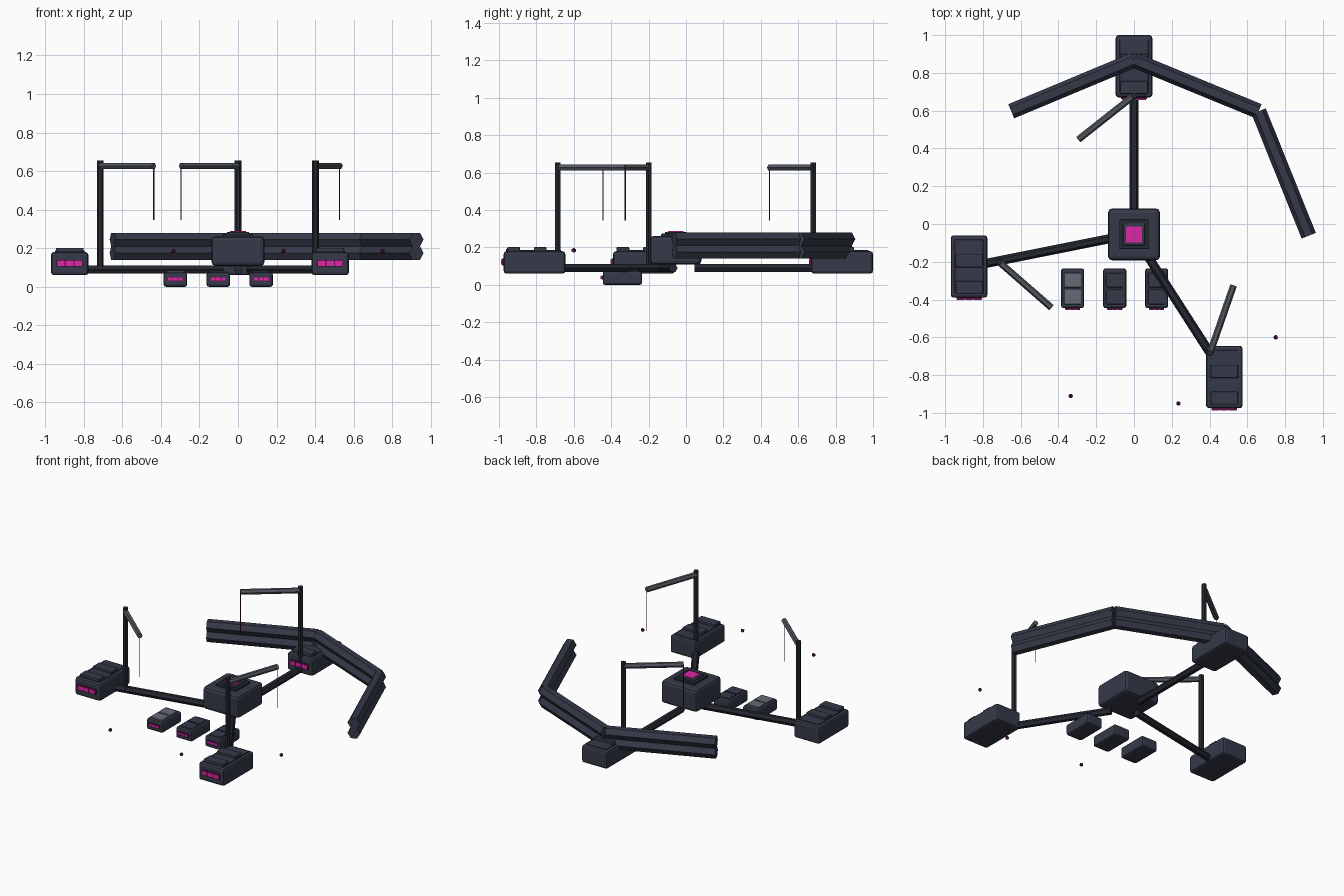
import bpy, bmesh
from mathutils import Vector, Matrix

if "Cube" in bpy.data.objects:
    bpy.data.objects.remove(bpy.data.objects["Cube"])


def mat(name, col):
    m = bpy.data.materials.new(name)
    m.diffuse_color = (*col, 1)
    m.use_nodes = True
    m.node_tree.nodes["Principled BSDF"].inputs["Base Color"].default_value = m.diffuse_color
    return m


HULL = mat("slate hull", (0.036, 0.042, 0.066))
DARK = mat("dark frame", (0.018, 0.021, 0.030))
GREY = mat("arm grey", (0.085, 0.097, 0.115))
PALE = mat("pale panel", (0.13, 0.15, 0.18))
GLOW = mat("magenta glow", (0.72, 0.02, 0.38))
DIM = mat("dim magenta", (0.13, 0.008, 0.075))


def finish(name, bm, material):
    me = bpy.data.meshes.new(name)
    bm.to_mesh(me)
    bm.free()
    me.materials.append(material)
    ob = bpy.data.objects.new(name, me)
    bpy.context.collection.objects.link(ob)
    return ob


def box(name, lo, hi, material, bevel=0.0):
    lo, hi = Vector(lo), Vector(hi)
    bm = bmesh.new()
    bmesh.ops.create_cube(bm, size=1)
    bmesh.ops.scale(bm, vec=hi - lo, verts=bm.verts)
    bmesh.ops.translate(bm, vec=(lo + hi) / 2, verts=bm.verts)
    if bevel:
        bmesh.ops.bevel(bm, geom=bm.edges[:], offset=bevel, segments=2,
                        profile=0.5, affect='EDGES')
    return finish(name, bm, material)


def beam(name, a, b, radius, material, sides=6):
    # Prism from a to b; horizontal six-sided beams keep a flat top
    a, b = Vector(a), Vector(b)
    d = (b - a).normalized()
    up = Vector((0, 0, 1)) if abs(d.z) < 0.9 else Vector((0, 1, 0))
    side = up.cross(d).normalized()
    up = d.cross(side)
    rot = Matrix((side, up, d)).transposed().to_4x4()
    bm = bmesh.new()
    bmesh.ops.create_cone(bm, cap_ends=True, segments=sides, radius1=radius,
                          radius2=radius, depth=(b - a).length)
    # put a vertex on the side axis
    first = max(bm.verts, key=lambda v: v.co.x).co
    if abs(first.y) > 1e-4:
        bmesh.ops.rotate(bm, matrix=Matrix.Rotation(3.14159265 / sides, 3, 'Z'), verts=bm.verts)
    bmesh.ops.transform(bm, matrix=Matrix.Translation((a + b) / 2) @ rot, verts=bm.verts)
    return finish(name, bm, material)


def windows(name, x, y, z, width, height, depth):
    # Dim backing strip with three glowing panes, facing front
    box(name + "_strip", (x - width / 2, y - depth * 0.7, z - height / 2),
        (x + width / 2, y + 0.01, z + height / 2), DIM)
    pane = width / 3
    for i in (-1, 0, 1):
        c = x + i * pane
        box(name + "_pane", (c - pane * 0.42, y - depth, z - height * 0.38),
            (c + pane * 0.42, y, z + height * 0.38), GLOW)


def pod(name, x, y):
    # Large dock pod: hull, top deck, two ribs and a window strip
    box(name + "_hull", (x - .097, y - .165, .06), (x + .097, y + .165, .18), HULL, .015)
    box(name + "_deck", (x - .076, y - .142, .17), (x + .076, y + .142, .187), HULL, .004)
    box(name + "_seam", (x - .077, y - .004, .17), (x + .077, y + .004, .1885), DARK)
    for off in (-.112, .03):
        box(name + "_rib", (x - .072, y + off - .034, .18),
            (x + .072, y + off + .034, .202), HULL, .005)
    windows(name, x, y - .165, .122, .135, .036, .013)


def small_pod(name, x, panel):
    # Small shuttle pod with two top panels
    y = -.34
    box(name + "_hull", (x - .061, y - .105, 0), (x + .061, y + .105, .075), HULL, .012)
    for lo, hi in ((-.085, -.005), (.005, .08)):
        box(name + "_panel", (x - .045, y + lo, .07), (x + .045, y + hi, .083), panel, .004)
    windows(name, x, y - .105, .04, .08, .022, .011)


# Central hub with stepped roof and skylight
box("hub_hull", (-.137, -.192, .108), (.137, .082, .262), HULL, .02)
box("hub_roof", (-.078, -.133, .25), (.078, .023, .274), DARK, .005)
box("hub_skylight_frame", (-.058, -.113, .26), (.058, .003, .284), HULL, .005)
box("hub_skylight", (-.042, -.097, .27), (.042, -.013, .289), GLOW)

# Dock pods
pod("left_pod", -.873, -.225)
pod("right_pod", .478, -.81)
pod("back_pod", 0, .835)
for n, x, m in (("shuttle_a", -.325, PALE), ("shuttle_b", -.102, HULL), ("shuttle_c", .12, HULL)):
    small_pod(n, x, m)

# Spokes joining hub to pods
beam("left_spoke", (-.08, -.068, .09), (-.80, -.212, .09), .024, DARK)
beam("right_spoke", (.06, -.15, .09), (.42, -.71, .09), .024, DARK)
beam("back_spoke", (0, .045, .09), (0, .70, .09), .024, DARK)

# Cranes: mast, arm and hanging cable
for n, (mx, my), (ax, ay) in (("left", (-.715, -.2), (-.437, -.443)),
                              ("right", (.402, -.685), (.527, -.325)),
                              ("back", (0, .68), (-.295, .447))):
    beam(n + "_mast", (mx, my, .085), (mx, my, .655), .017, DARK)
    beam(n + "_arm", (mx, my, .627), (ax, ay, .627), .018, GREY)
    beam(n + "_cable", (ax, ay, .345), (ax, ay, .625), .003, DIM, 4)

# Curved wall: two stacked six-sided beams along a bent path
path = [(-.65, .597), (0, .868), (.66, .597), (.925, -.062)]
for z in (.175, .245):
    for i in range(3):
        beam("wall_beam", (*path[i], z), (*path[i + 1], z), .0405, HULL)

# Floating beacons
for x, y in ((-.335, -.91), (.235, -.95), (.75, -.6)):
    bm = bmesh.new()
    bmesh.ops.create_icosphere(bm, subdivisions=1, radius=.013,
                               matrix=Matrix.Translation((x, y, .185)))
    finish("beacon", bm, DIM)
